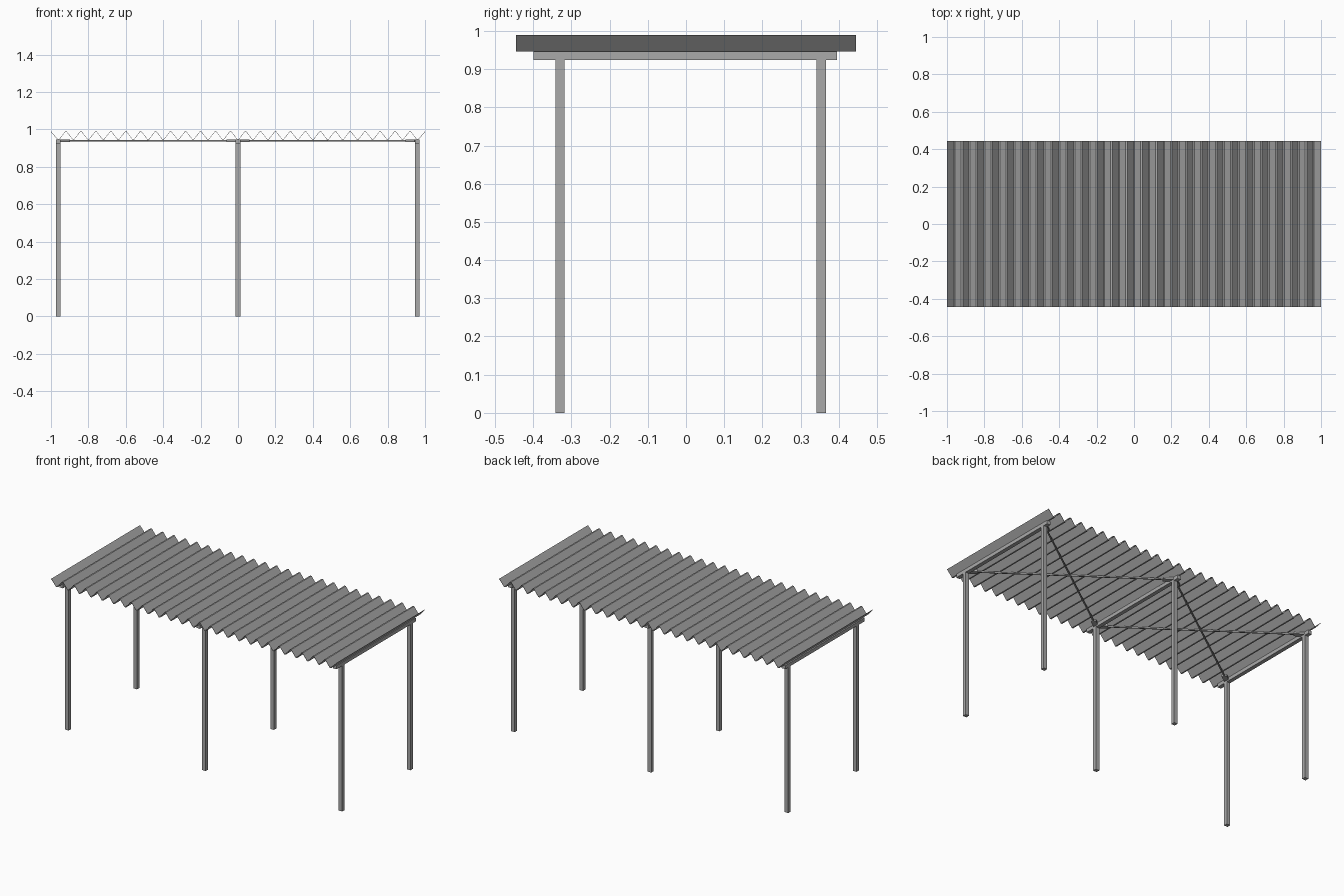
import bpy
import bmesh
from math import atan2, hypot
from mathutils import Matrix, Vector

old = bpy.data.objects.get("Cube")
if old:
    bpy.data.objects.remove(old, do_unlink=True)


def make_material(name, rgb):
    mat = bpy.data.materials.new(name)
    mat.use_nodes = True
    mat.diffuse_color = (*rgb, 1)
    mat.node_tree.nodes["Principled BSDF"].inputs["Base Color"].default_value = (*rgb, 1)
    return mat


steel = make_material("grey steel", (0.4, 0.4, 0.4))


def finish(name, bm):
    bmesh.ops.recalc_face_normals(bm, faces=bm.faces)
    mesh = bpy.data.meshes.new(name)
    bm.to_mesh(mesh)
    bm.free()
    mesh.materials.append(steel)
    obj = bpy.data.objects.new(name, mesh)
    bpy.context.scene.collection.objects.link(obj)
    return obj


def box(name, centre, size, angle=0):
    bm = bmesh.new()
    bmesh.ops.create_cube(bm, size=1)
    bm.transform(Matrix.Translation(centre) @ Matrix.Rotation(angle, 4, "Z")
                 @ Matrix.Diagonal((*size, 1)))
    return finish(name, bm)


# Corrugated roof: a folded sheet with narrow flats on ridges and valleys
RIBS, FLAT, LOW, HIGH, DEPTH = 25, 0.004, 0.947, 0.988, 0.445
pitch = 2 / RIBS
profile = [(-1, HIGH)]
for i in range(RIBS):
    x = -1 + i * pitch
    if i:
        profile += [(x - FLAT, HIGH), (x + FLAT, HIGH)]
    profile += [(x + pitch / 2 - FLAT, LOW), (x + pitch / 2 + FLAT, LOW)]
profile.append((1, HIGH))
bm = bmesh.new()
front = [bm.verts.new((x, -DEPTH, z)) for x, z in profile]
back = [bm.verts.new((x, DEPTH, z)) for x, z in profile]
for i in range(len(profile) - 1):
    bm.faces.new((front[i], front[i + 1], back[i + 1], back[i]))
roof = finish("corrugated_roof", bm)
sheet = roof.modifiers.new("sheet thickness", "SOLIDIFY")
sheet.thickness = 0.002
sheet.offset = 0

# Posts and the cross beam of each frame
FRAMES = {"right": -0.961, "middle": 0.0, "left": 0.958}
ROWS = {"front": -0.33, "back": 0.354}
BEAM_BOTTOM = 0.924
for side, x in FRAMES.items():
    for row, y in ROWS.items():
        box(f"{side}_{row}_post", (x, y, BEAM_BOTTOM / 2), (0.025, 0.024, BEAM_BOTTOM))
    box(f"{side}_beam", (x, -0.002, 0.935), (0.025, 0.795, 0.022))

# Crossed wind braces with a gusset plate at each end
BRACE_Z = 0.939
bays = {"right": (FRAMES["right"], 0.0), "left": (0.0, FRAMES["left"])}
for bay, (x0, x1) in bays.items():
    for label, (y0, y1) in {"rising": tuple(ROWS.values()),
                            "falling": tuple(ROWS.values())[::-1]}.items():
        a, b = Vector((x0, y0, BRACE_Z)), Vector((x1, y1, BRACE_Z))
        span = b - a
        turn = atan2(span.y, span.x)
        box(f"{bay}_{label}_brace", (a + b) / 2,
            (hypot(span.x, span.y), 0.008, 0.008), turn)
        for end, point in (("start", a + span * 0.03), ("finish", b - span * 0.03)):
            box(f"{bay}_{label}_{end}_gusset", point, (0.06, 0.03, 0.012), turn)
